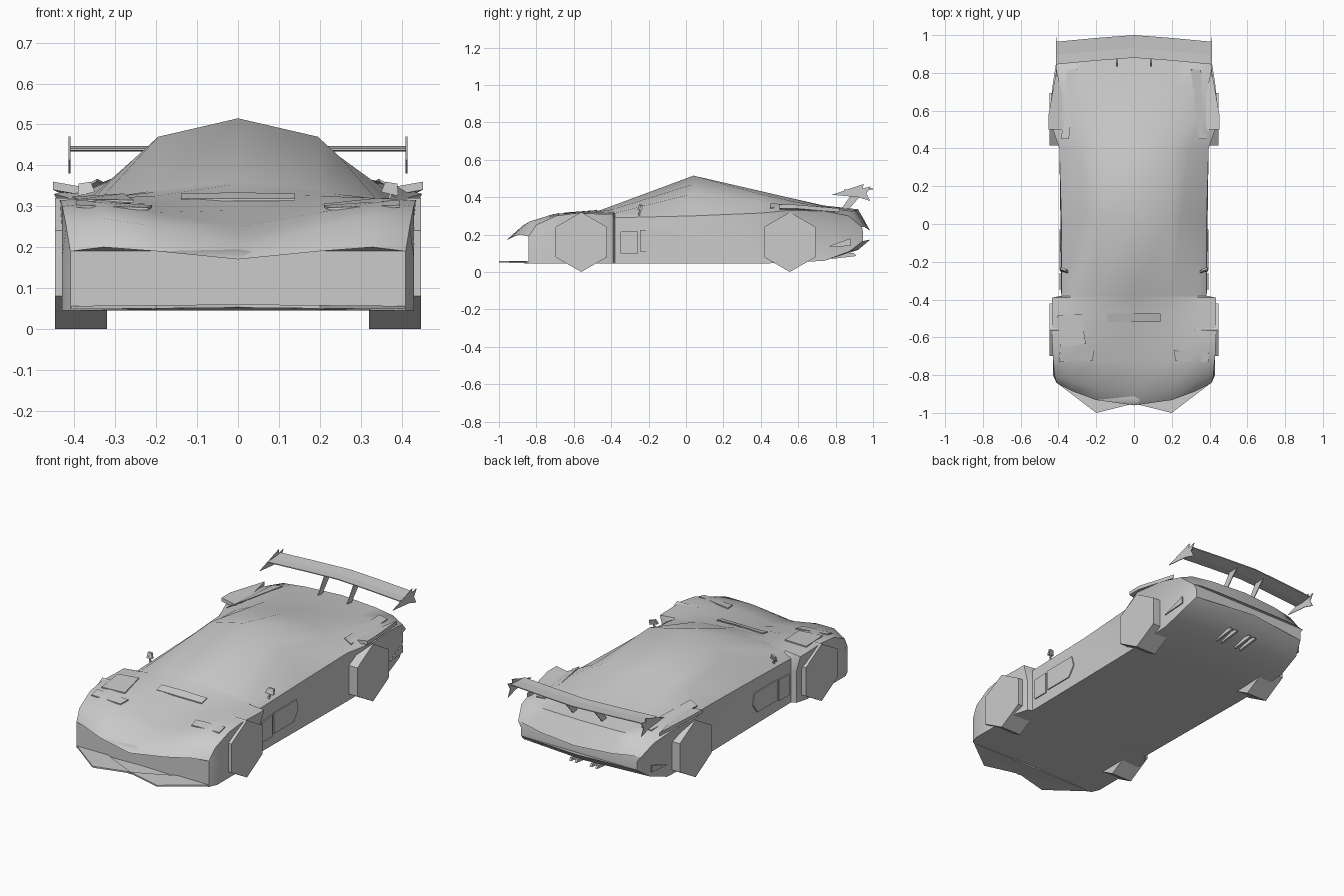
import bpy, bmesh, math
from mathutils import Vector
from mathutils.bvhtree import BVHTree

if "Cube" in bpy.data.objects:
    bpy.data.objects.remove(bpy.data.objects["Cube"], do_unlink=True)

paint = bpy.data.materials.new("plain_grey")
paint.use_nodes = True
paint.diffuse_color = (0.6, 0.6, 0.6, 1)
paint.node_tree.nodes["Principled BSDF"].inputs["Base Color"].default_value = (0.6, 0.6, 0.6, 1)


def finish(name, bm, mirror=False):
    bmesh.ops.recalc_face_normals(bm, faces=bm.faces)
    mesh = bpy.data.meshes.new(name)
    bm.to_mesh(mesh)
    bm.free()
    obj = bpy.data.objects.new(name, mesh)
    bpy.context.collection.objects.link(obj)
    mesh.materials.append(paint)
    if mirror:
        obj.modifiers.new("mirror", "MIRROR")
    return obj


def prism(name, outline, offset, mirror=True):
    """Extrude a closed outline along an offset."""
    bm = bmesh.new()
    offset = Vector(offset)
    near = [bm.verts.new(p) for p in outline]
    far = [bm.verts.new(Vector(p) + offset) for p in outline]
    bm.faces.new(near)
    bm.faces.new(far[::-1])
    for i in range(len(near)):
        j = (i + 1) % len(near)
        bm.faces.new((near[i], near[j], far[j], far[i]))
    return finish(name, bm, mirror)


def side_plate(name, x, outline, thick=0.006):
    return prism(name, [(x, y, z) for y, z in outline], (thick, 0, 0))


# Body stations: y, bow, centre z, roof edge x z, shoulder x z, flank x z, sill x z
nose = [
    (-.96, .7, .17, .2, .19, .33, .20, .41, .19, .41, .045),
    (-.89, .5, .205, .2, .25, .33, .27, .42, .25, .43, .045),
    (-.73, .2, .25, .2, .285, .34, .31, .43, .30, .43, .045),
    (-.58, 0, .29, .2, .305, .34, .32, .435, .315, .43, .045),
    (-.46, 0, .33, .2, .325, .34, .32, .435, .31, .43, .045),
    (-.39, 0, .355, .2, .335, .34, .318, .435, .31, .41, .045),
]
cabin = [
    (-.38, 0, .359, .2, .339, .34, .315, .385, .29, .385, .045),
    (.04, 0, .515, .195, .47, .25, .42, .385, .30, .39, .045),
    (.40, 0, .432, .2, .415, .29, .375, .395, .315, .395, .045),
]
tail = [
    (.56, 0, .395, .22, .38, .34, .355, .45, .33, .40, .05),
    (.74, 0, .355, .22, .35, .34, .345, .43, .325, .40, .06),
    (.92, -.3, .335, .22, .33, .34, .325, .41, .30, .39, .11),
    (.985, -.3, .22, .22, .23, .32, .24, .38, .24, .36, .165),
]
bm = bmesh.new()
rings = []
for y, bow, zc, x1, z1, x2, z2, x3, z3, xs, zs in nose + cabin + tail:
    waist = zs + (z3 - zs) * 0.65
    half = [(x1, z1), (x2, z2), (x3, z3), (xs, waist), (xs, zs)]
    loop = [(0, zc)] + half + [(0, zs + .008)] + [(-x, z) for x, z in reversed(half)]
    rings.append([bm.verts.new((x, y + bow * x * x, z)) for x, z in loop])
for a, b in zip(rings, rings[1:]):
    for i in range(len(a)):
        j = (i + 1) % len(a)
        bm.faces.new((a[i], a[j], b[j], b[i]))
for ring in (rings[0], rings[-1]):
    for i in range(1, 6):
        lower = [ring[i], ring[i + 1]] if i < 5 else [ring[5], ring[6]]
        others = [ring[-i - 1], ring[-i]] if i < 5 else [ring[7]]
        bm.faces.new(lower + others)
    bm.faces.new((ring[0], ring[1], ring[-1]))
body = finish("body_shell", bm)
bpy.ops.object.select_all(action="DESELECT")
body.select_set(True)
bpy.context.view_layer.objects.active = body
bpy.ops.object.shade_smooth_by_angle(angle=math.radians(42))

bm = bmesh.new()
bm.from_mesh(body.data)
surface = BVHTree.FromBMesh(bm)
bm.free()


def deck_plate(name, outline, mirror=True, lift=0.003):
    """Lay a thin plate on the upper surface of the body."""
    points = []
    for x, y in outline:
        hit = surface.ray_cast(Vector((x, y, 2)), Vector((0, 0, -1)))[0]
        points.append((x, y, hit.z + lift))
    return prism(name, points, (0, 0, .006), mirror)


# Six-sided wheels
for name, y in (("front_wheel", -.56), ("rear_wheel", .555)):
    r = 0.16
    rim = [(.32, y + r * math.sin(k * math.pi / 3), r + r * math.cos(k * math.pi / 3))
           for k in range(6)]
    prism(name, rim, (.128, 0, 0))

# Front splitter
prism("front_lip", [(0, -.95, .052), (.2, -1, .05), (.41, -.84, .048), (.3, -.8, .048)],
      (0, 0, .008))

# Plates on the upper body
deck_plate("headlight_cover", [(.21, -.67), (.395, -.68), (.395, -.73), (.22, -.725)])
deck_plate("hood_vent", [(0, -.475), (.14, -.475), (.14, -.52), (0, -.52)])
deck_plate("hood_hatch", [(-.405, -.485), (-.28, -.475), (-.255, -.635), (-.39, -.65)], False)
deck_plate("rear_intake_strip", [(.3, .82), (.355, .815), (.385, .45), (.345, .45)])

# Side vents and tail markers
side_plate("front_side_vent", .389, [(-.35, .1), (-.26, .1), (-.26, .22), (-.35, .215)])
side_plate("rear_side_vent", .389,
           [(-.245, .11), (-.07, .11), (-.03, .165), (-.045, .225), (-.245, .225)])
side_plate("tail_marker", .4, [(.74, .13), (.88, .18), (.88, .14)])

# Rear fender flare
prism("fender_flare", [(.34, .5, .34), (.452, .5, .36), (.452, .58, .36), (.41, .82, .34)],
      (0, 0, -.02))

# Mirrors
prism("mirror_stem", [(.355, -.255, .3), (.37, -.255, .3), (.378, -.25, .34)], (0, .008, 0))
prism("mirror_head", [(.35, -.26, .335), (.392, -.25, .325), (.39, -.24, .355), (.36, -.25, .36)],
      (0, .012, 0))

# Swept rear wing with end plates and struts
bm = bmesh.new()
rows = []
for x, sweep in ((0, 0), (.2, -.015), (.41, -.035)):
    section = [(.88, .436), (.93, .434), (1, .442), (1, .447), (.93, .441), (.88, .441)]
    rows.append([bm.verts.new((x, y + sweep, z)) for y, z in section])
for a, b in zip(rows, rows[1:]):
    for i in range(6):
        j = (i + 1) % 6
        bm.faces.new((a[i], a[j], b[j], b[i]))
bm.faces.new(rows[-1])
finish("rear_wing", bm, True)
side_plate("wing_end_plate", .41,
           [(.78, .413), (.95, .47), (.945, .447), (.988, .457), (.965, .42),
            (.985, .38), (.92, .4)], .004)
side_plate("wing_strut", .088, [(.83, .335), (.87, .335), (.96, .438), (.9, .438)], .005)

# Exhaust tips
for x in (.04, .075):
    prism("exhaust_tip", [(x, .78, .07), (x, .91, .085), (x, .9, .1), (x, .8, .11)], (.012, 0, 0))
